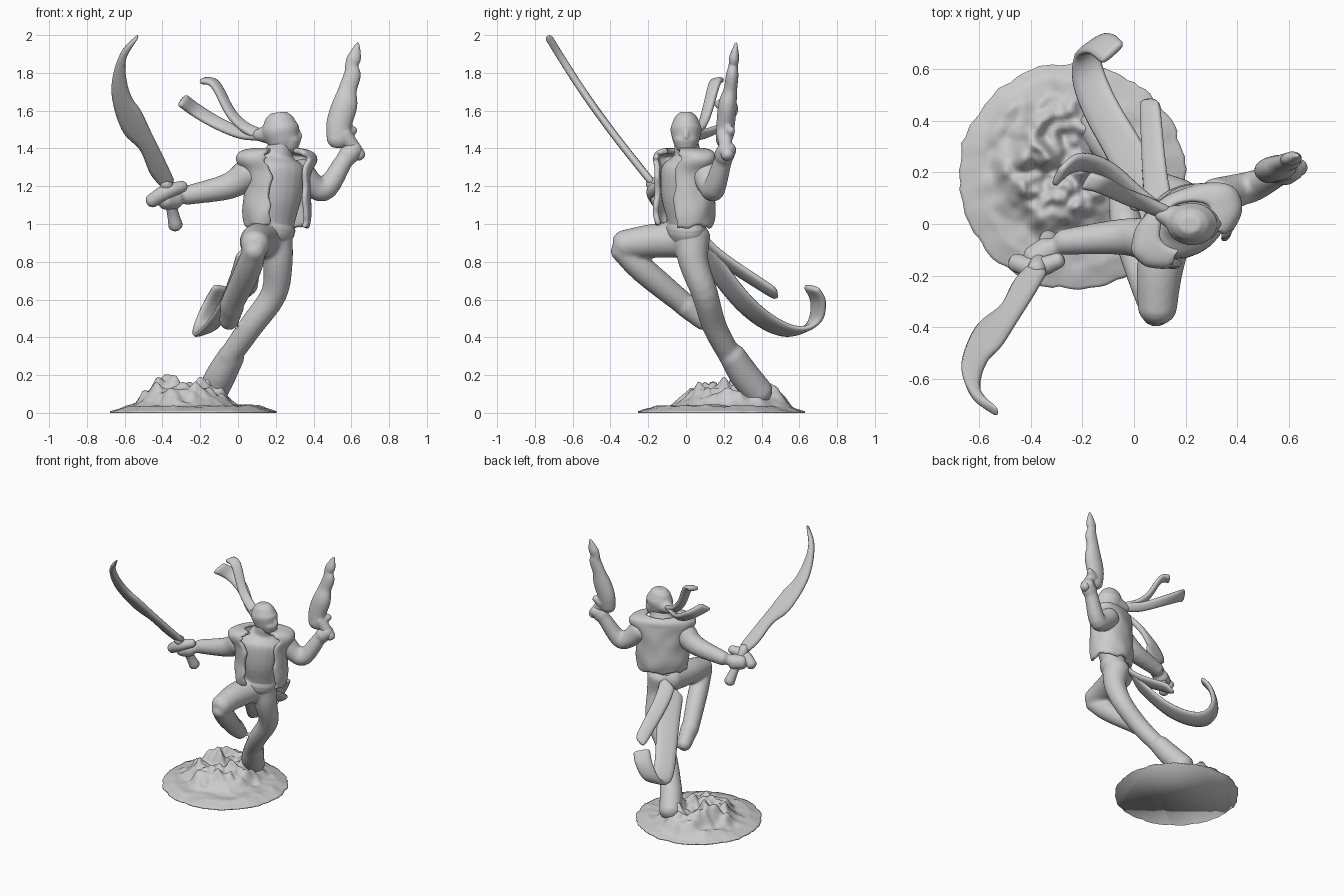
import bpy
import bmesh
import math
import random
from mathutils import Vector, noise

random.seed(4)
if bpy.data.objects.get("Cube"):
    bpy.data.objects.remove(bpy.data.objects["Cube"], do_unlink=True)
# One plain grey for the whole sculpt
grey = bpy.data.materials.new("plain grey")
grey.use_nodes = True
grey.diffuse_color = (0.6, 0.6, 0.6, 1)
grey.node_tree.nodes["Principled BSDF"].inputs["Base Color"].default_value = grey.diffuse_color
# The torso is turned: chest direction and the direction to its left shoulder
turn = math.radians(-60)
CHEST = Vector((math.cos(turn), math.sin(turn), 0))
SIDE = Vector((-CHEST.y, CHEST.x, 0))
DEPTH = Vector((0, 1, 0))

def make(name, verts, faces):
    mesh = bpy.data.meshes.new(name)
    bm = bmesh.new()
    points = [bm.verts.new(v) for v in verts]
    for face in faces:
        bm.faces.new([points[i] for i in face])
    bmesh.ops.recalc_face_normals(bm, faces=bm.faces)
    bm.to_mesh(mesh)
    bm.free()
    mesh.shade_smooth()
    mesh.materials.append(grey)
    obj = bpy.data.objects.new(name, mesh)
    bpy.context.collection.objects.link(obj)
    return obj

def smooth(points, steps=4):
    """Catmull-Rom curve through stations of any dimension."""
    pts = [Vector(p) for p in points]
    pts = [2 * pts[0] - pts[1]] + pts + [2 * pts[-1] - pts[-2]]
    out = []
    for a, b, c, d in zip(pts, pts[1:], pts[2:], pts[3:]):
        for t in [i / steps for i in range(steps)]:
            out.append((2 * b + (c - a) * t + (2 * a - 5 * b + 4 * c - d) * t ** 2
                        + (3 * b - a - 3 * c + d) * t ** 3) / 2)
    return out + [pts[-2]]

def limb(name, stations, flat_axis=DEPTH, flat=1, sides=20):
    """Round tube through (x, y, z, radius) stations with rounded ends."""
    line = smooth(stations)
    centres, radii = [p.to_3d() for p in line], [p[3] for p in line]
    first, last = (centres[0] - centres[1]).normalized(), (centres[-1] - centres[-2]).normalized()
    for shrink in (0.85, 0.5):
        centres = [centres[0] + first * line[0][3] * 0.3] + centres
        centres.append(centres[-1] + last * line[-1][3] * 0.3)
        radii = [line[0][3] * shrink] + radii + [line[-1][3] * shrink]
    verts, rows = [], len(centres)
    side = (centres[-1] - centres[0]).orthogonal()
    for i, c in enumerate(centres):
        along = (centres[min(i + 1, rows - 1)] - centres[max(i - 1, 0)]).normalized()
        side = (side - along * side.dot(along)).normalized()
        for a in [math.tau * j / sides for j in range(sides)]:
            off = (side * math.cos(a) + along.cross(side) * math.sin(a)) * radii[i]
            verts.append(c + off - flat_axis * off.dot(flat_axis) * (1 - flat))
    faces = [(n + j, n + (j + 1) % sides, n + sides + (j + 1) % sides, n + sides + j)
             for n in range(0, (rows - 1) * sides, sides) for j in range(sides)]
    return make(name, verts, faces + [range(sides), range((rows - 1) * sides, rows * sides)])

def thicken(obj, thickness):
    solid = obj.modifiers.new("Thickness", "SOLIDIFY")
    solid.thickness, solid.offset = thickness, 0
    obj.modifiers.new("Rounding", "SUBSURF").levels = 1

def strip(name, edge_a, edge_b, thickness=0.035):
    """Thick sheet spanned between two smooth edges."""
    a, b = smooth(edge_a), smooth(edge_b)
    verts = [p for s, e in zip(a, b) for p in (s, (s + e) / 2, e)]
    thicken(make(name, verts, [(n, n + 1, n + 4, n + 3) for i in range(len(a) - 1)
                               for n in (3 * i, 3 * i + 1)]), thickness)

def ribbon(name, path, start_half, end_half):
    """Cloth band whose half-width vector turns from start to end."""
    widths = [Vector(start_half).lerp(Vector(end_half), i / (len(path) - 1)) for i in range(len(path))]
    strip(name, *[[Vector(p) + w * s for p, w in zip(path, widths)] for s in (-1, 1)])

def fuse(name, parts, voxel):
    """Blend overlapping parts into one sculpted surface."""
    bpy.ops.object.select_all(action="DESELECT")
    for part in parts:
        part.select_set(True)
    bpy.context.view_layer.objects.active = parts[0]
    bpy.ops.object.join()
    parts[0].name = name
    remesh = parts[0].modifiers.new("Blend", "REMESH")
    remesh.mode, remesh.voxel_size, remesh.use_smooth_shade = "VOXEL", voxel, True
    relax = parts[0].modifiers.new("Relax", "SMOOTH")
    relax.factor, relax.iterations = 0.5, 4

# Body: torso, limbs and hands
trunk = [
    limb("torso", [(0.18, 0.01, 0.9, 0.11), (0.19, 0, 1.02, 0.12), (0.2, -0.01, 1.16, 0.15),
                   (0.2, 0.01, 1.28, 0.17), (0.2, 0.02, 1.35, 0.1)], CHEST, 0.76),
    limb("neck", [(0.2, 0.02, 1.3, 0.08), (0.23, 0, 1.43, 0.065)])]
legs = [
    limb("standing_leg", [(0.19, 0.03, 0.94, 0.1), (0.21, 0.04, 0.8, 0.08), (0.19, 0.1, 0.63, 0.07),
                          (0.07, 0.15, 0.46, 0.065), (-0.05, 0.24, 0.29, 0.06)]),
    limb("standing_boot", [(-0.03, 0.24, 0.31, 0.07), (-0.09, 0.31, 0.2, 0.08), (-0.14, 0.39, 0.1, 0.08)]),
    limb("raised_thigh", [(0.14, 0.01, 0.92, 0.1), (0.1, -0.18, 0.91, 0.09), (0.09, -0.34, 0.89, 0.075)]),
    limb("raised_shin", [(0.09, -0.35, 0.87, 0.06), (0.05, -0.22, 0.75, 0.07), (-0.04, 0.01, 0.56, 0.06)]),
    limb("raised_boot", [(-0.03, 0, 0.57, 0.065), (-0.05, 0.1, 0.48, 0.05)])]
arms = [
    limb("left_arm", [(0.32, 0.1, 1.28, 0.08), (0.4, 0.13, 1.2, 0.065), (0.47, 0.15, 1.19, 0.06),
                      (0.57, 0.2, 1.35, 0.047)]),
    limb("left_hand", [(0.58, 0.2, 1.36, 0.055), (0.62, 0.22, 1.4, 0.05)]),
    limb("right_arm", [(0.06, -0.06, 1.27, 0.085), (-0.05, -0.05, 1.2, 0.07), (-0.28, -0.07, 1.15, 0.05)]),
    limb("right_hand", [(-0.33, -0.1, 1.13, 0.055), (-0.39, -0.14, 1.13, 0.055)])]
fuse("body", trunk + legs + arms, 0.012)

# Head wrapped in a scarf, facing the model's left
fuse("head", [
    limb("skull", [(0.24, 0, 1.44, 0.085), (0.225, 0, 1.5, 0.1), (0.22, 0, 1.54, 0.085)], DEPTH, 0.83),
    limb("jaw", [(0.265, 0, 1.41, 0.055), (0.27, 0, 1.45, 0.065)]),
    limb("nose", [(0.325, 0, 1.46, 0.018), (0.32, 0, 1.49, 0.012)]),
    limb("scarf_knot", [(0.2, 0.01, 1.48, 0.07), (0.1, 0.04, 1.47, 0.03)])], 0.008)
ribbon("scarf_tail_low", [(0.13, 0.03, 1.47), (0.02, 0.11, 1.48), (-0.1, 0.21, 1.53), (-0.22, 0.24, 1.6),
                          (-0.3, 0.18, 1.66)], (0.01, 0.02, 0.025), (0.02, 0.04, 0.03))
ribbon("scarf_tail_high", [(0.13, 0.04, 1.47), (0.04, 0.08, 1.51), (-0.04, 0.11, 1.59), (-0.12, 0.15, 1.74),
                           (-0.19, 0.17, 1.76)], (0.015, 0.02, 0.025), (0.02, 0.035, 0.005))

# Open, ragged jacket with flared shoulders: (height, half width, half depth)
rows = smooth([(0.99, 0.165, 0.12), (1.06, 0.175, 0.135), (1.18, 0.17, 0.135), (1.28, 0.18, 0.13),
               (1.34, 0.225, 0.12), (1.375, 0.2, 0.115), (1.39, 0.11, 0.085)], 3)
columns, gap, verts = 36, 0.6, []
stride = columns + 1
for i, (z, wide, deep) in enumerate(rows):
    for j in range(stride):
        a = gap + (math.tau - 2 * gap) * j / columns
        fold = 1 + max(0, math.cos(a)) ** 2 * 0.3 * (1.4 - z) + 0.08 * noise.noise(Vector((a * 2, z * 9, 0)))
        a += random.uniform(-0.13, 0.13) if j in (0, columns) else 0
        drop = random.uniform(-0.02, 0.01) if i == 0 else 0
        verts.append(Vector((0.205, -0.005, z + drop))
                     + (CHEST * math.cos(a) * deep + SIDE * math.sin(a) * wide) * fold)
thicken(make("jacket", verts, [(n, n + 1, n + stride + 1, n + stride) for n in
                               range((len(rows) - 1) * stride) if n % stride < columns]), 0.03)

# Belt and trailing sash
limb("belt", [(0.18, 0, 0.955, 0.125), (0.185, 0, 0.985, 0.127)], CHEST, 0.78)
ribbon("sash_short", [(0.1, 0.07, 0.93), (0.08, 0.2, 0.81), (0.06, 0.49, 0.62)],
       (0.06, 0, 0.04), (0.04, 0, 0.03))
ribbon("sash_long", [(0.07, 0.07, 0.9), (0.02, 0.18, 0.74), (-0.05, 0.31, 0.58), (-0.13, 0.45, 0.47),
                     (-0.18, 0.58, 0.43), (-0.18, 0.68, 0.48), (-0.13, 0.7, 0.59), (-0.08, 0.66, 0.67)],
       (0.08, 0.03, 0.06), (0.045, 0.04, -0.01))

# Curved sword: blade outlines in (x, z), leaning forward with height
def lean(outline):
    return [(x, -0.18 - 0.71 * (z - 1.22) - 0.025 * math.sin((z - 1.22) * 4), z) for x, z in outline]

strip("sword_blade", lean([(-0.415, 1.2), (-0.47, 1.27), (-0.52, 1.39), (-0.61, 1.48), (-0.665, 1.64),
                           (-0.667, 1.77), (-0.62, 1.91), (-0.53, 2)]),
      lean([(-0.33, 1.22), (-0.385, 1.34), (-0.45, 1.47), (-0.51, 1.6), (-0.56, 1.67),
            (-0.59, 1.77), (-0.59, 1.88), (-0.525, 1.995)]), 0.04)
limb("sword_grip", [(-0.33, -0.06, 0.99, 0.038), (-0.35, -0.1, 1.08, 0.03), (-0.38, -0.18, 1.22, 0.036)])
limb("sword_guard", [(-0.46, -0.15, 1.12, 0.036), (-0.38, -0.17, 1.17, 0.04), (-0.29, -0.14, 1.2, 0.03)])

# Jagged weapon raised in the left hand: flattened, lumpy shaft
fuse("raised_weapon", [
    limb("shaft", [(0.53, 0.2, 1.44, 0.06), (0.535, 0.21, 1.53, 0.068), (0.565, 0.22, 1.63, 0.068),
                   (0.58, 0.235, 1.71, 0.05), (0.605, 0.245, 1.79, 0.046), (0.6, 0.25, 1.84, 0.034),
                   (0.615, 0.255, 1.88, 0.038), (0.634, 0.265, 1.955, 0.012)], DEPTH, 0.72),
    limb("grip", [(0.56, 0.2, 1.48, 0.04), (0.645, 0.22, 1.36, 0.034)]),
    limb("spur", [(0.57, 0.22, 1.47, 0.035), (0.615, 0.24, 1.5, 0.022)])], 0.008)

# Rocky round base with a lumpy plateau
def ground(x, y, rim):
    p = Vector((x, y, 0))
    lumps = noise.noise(p * 9) + 0.45 * noise.noise(p * 22)
    reach = math.hypot((x + 0.28) / 0.27, (y - 0.25) / 0.31) + 0.2 * noise.noise(p * 8)
    rise = max(0, min(1, (1.1 - reach) / 0.5))
    return 0.008 + rim * (0.028 + 0.012 * lumps) + rise * rise * (3 - 2 * rise) * (0.1 + 0.075 * lumps)

rings, spokes, middle = 36, 108, Vector((-0.24, 0.185, 0))
verts, faces = [(middle.x, middle.y, ground(middle.x, middle.y, 1))], []
for i in range(1, rings + 1):
    for a in [math.tau * j / spokes for j in range(spokes)]:
        spoke = Vector((math.cos(a), math.sin(a), 0))
        wobble = 0.03 * noise.noise(spoke * 5) + 0.02 * noise.noise(spoke * 13)
        x, y, z = middle + spoke * 0.438 * (1 + wobble) * i / rings
        verts.append((x, y, ground(x, y, min(1, (rings - i) / 7))))
outer = len(verts) - spokes
verts += [(x, y, 0) for x, y, z in verts[outer:]]
for j in range(spokes):
    k = (j + 1) % spokes
    faces.append((0, 1 + j, 1 + k))
    faces += [(n + j, n + spokes + j, n + spokes + k, n + k) for n in range(1, outer + 1, spokes)]
make("rocky_base", verts, faces + [range(outer + spokes, outer + 2 * spokes)])
